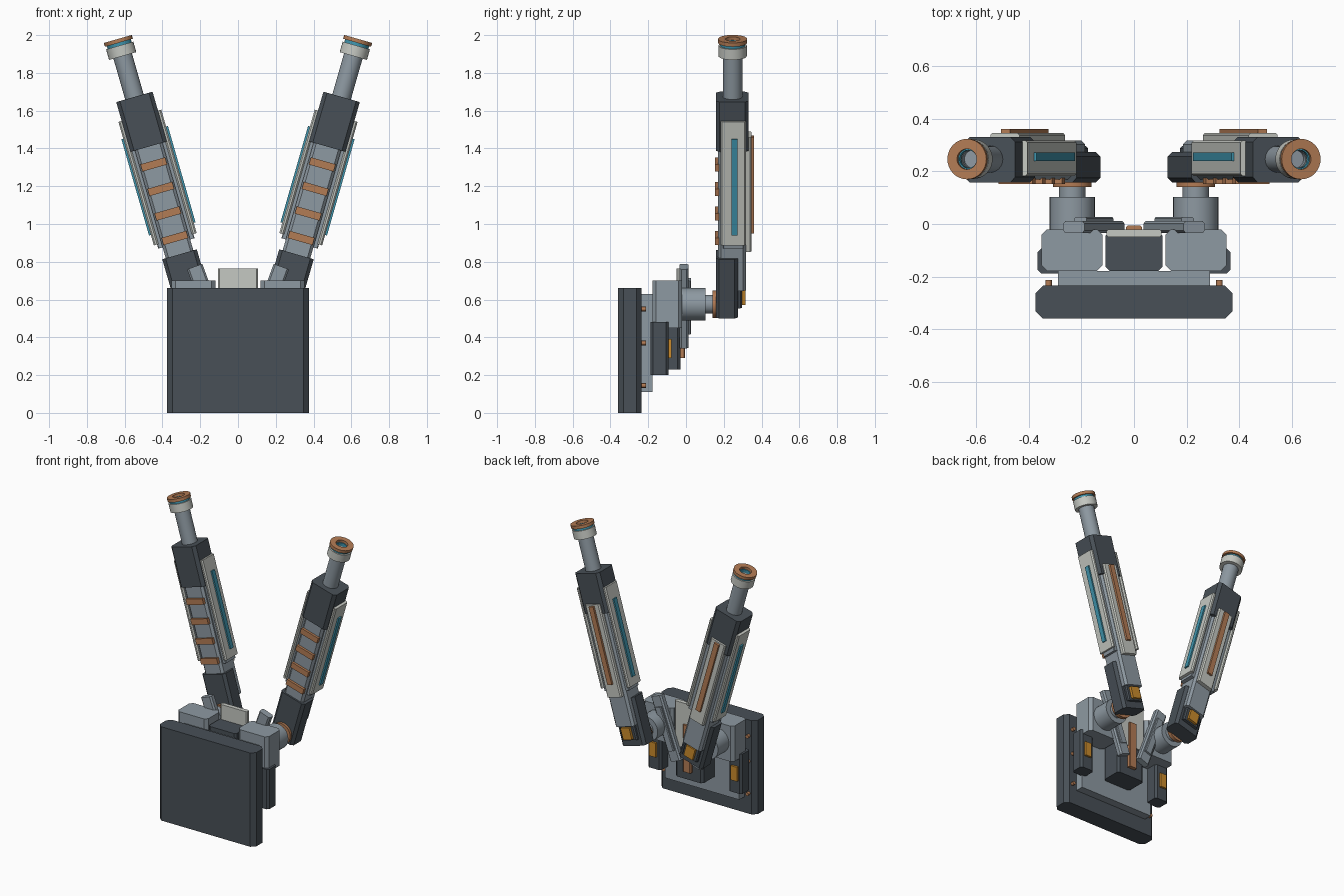
import bpy, bmesh, math
from mathutils import Matrix, Vector

if "Cube" in bpy.data.objects:
    bpy.data.objects.remove(bpy.data.objects["Cube"])


def material(name, r, g, b):
    m = bpy.data.materials.new(name)
    m.diffuse_color = (r, g, b, 1)
    m.use_nodes = True
    m.node_tree.nodes["Principled BSDF"].inputs["Base Color"].default_value = m.diffuse_color
    return m


DARK = material("dark_steel", 0.065, 0.08, 0.095)
GREY = material("blue_grey", 0.27, 0.32, 0.36)
LIGHT = material("pale_panel", 0.56, 0.58, 0.54)
COPPER = material("copper", 0.45, 0.2, 0.09)
AMBER = material("amber", 0.6, 0.26, 0.025)
CYAN = material("cyan", 0.05, 0.3, 0.42)
I = Matrix.Identity(4)


def finish(name, bm, mat, mx):
    bmesh.ops.recalc_face_normals(bm, faces=bm.faces)
    me = bpy.data.meshes.new(name)
    bm.to_mesh(me)
    bm.free()
    me.materials.append(mat)
    ob = bpy.data.objects.new(name, me)
    ob.matrix_world = mx
    bpy.context.collection.objects.link(ob)
    return ob


def prism(name, xr, yr, zr, mat, c=0.0, mx=I):
    """Box with its four z-direction edges chamfered by c."""
    (x0, x1), (y0, y1) = sorted(xr), yr
    if c:
        pts = [(x0 + c, y0), (x1 - c, y0), (x1, y0 + c), (x1, y1 - c),
               (x1 - c, y1), (x0 + c, y1), (x0, y1 - c), (x0, y0 + c)]
    else:
        pts = [(x0, y0), (x1, y0), (x1, y1), (x0, y1)]
    bm = bmesh.new()
    f = bm.faces.new([bm.verts.new((x, y, zr[0])) for x, y in pts])
    ext = bmesh.ops.extrude_face_region(bm, geom=[f])["geom"]
    bmesh.ops.translate(bm, vec=(0, 0, zr[1] - zr[0]),
                        verts=[v for v in ext if isinstance(v, bmesh.types.BMVert)])
    return finish(name, bm, mat, mx)


def turned(name, profile, mat, mx, n=32, closed=False):
    """Revolve (radius, height) points around local z."""
    bm = bmesh.new()
    vs = [bm.verts.new((r, 0, z)) for r, z in profile]
    es = [bm.edges.new(p) for p in zip(vs, vs[1:])]
    if closed:
        es.append(bm.edges.new((vs[-1], vs[0])))
    bmesh.ops.spin(bm, geom=vs + es, axis=(0, 0, 1), cent=(0, 0, 0),
                   angle=2 * math.pi, steps=n, use_duplicate=False)
    bmesh.ops.remove_doubles(bm, verts=bm.verts, dist=1e-5)
    ob = finish(name, bm, mat, mx)
    bpy.ops.object.select_all(action='DESELECT')
    ob.select_set(True)
    bpy.context.view_layer.objects.active = ob
    bpy.ops.object.shade_smooth_by_angle(angle=math.radians(35))
    return ob


def rod(name, r, z0, z1, mat, mx, n=32):
    return turned(name, [(0, z0), (r, z0), (r, z1), (0, z1)], mat, mx, n)


def ring(name, r0, r1, z0, z1, mat, mx):
    return turned(name, [(r0, z0), (r1, z0), (r1, z1), (r0, z1)], mat, mx, closed=True)


def along_y(x, z):
    return Matrix.Translation((x, 0, z)) @ Matrix.Rotation(-math.pi / 2, 4, 'X')


# Mounting plates and central spine
prism("front_plate", (-.375, .375), (-.36, -.235), (0, .66), DARK, .028)
prism("inner_plate", (-.29, .29), (-.235, -.178), (.11, .63), GREY)
prism("centre_block", (-.108, .108), (-.178, -.03), (.23, .66), DARK, .015)
prism("centre_panel", (-.105, .105), (-.05, -.02), (.45, .765), LIGHT, .008)
prism("centre_strip", (-.03, .03), (-.035, -.005), (.29, .62), COPPER, .006)

TILT = math.radians(16)
for s, side in ((-1, "left"), (1, "right")):
    # Shoulder housing, pod and bolts
    prism(f"{side}_shoulder_block", (s * .12, s * .352), (-.178, -.02), (.45, .70), GREY, .02)
    prism(f"{side}_side_pod", (s * .262, s * .367), (-.188, -.093), (.20, .48), DARK, .014)
    prism(f"{side}_pod_insert", (s * .292, s * .342), (-.095, -.078), (.29, .39), AMBER)
    for z in (.145, .37, .55):
        rod(f"{side}_bolt", .012, -.24, -.213, COPPER, along_y(s * .325, z), 12)

    # Slanted brace
    mx = Matrix.Translation((s * .153, 0, .565)) @ Matrix.Rotation(s * math.radians(20), 4, 'Y')
    prism(f"{side}_brace", (-.043, .043), (-.035, .012), (-.223, .223), GREY, .01, mx)
    prism(f"{side}_brace_cap", (-.025, .025), (.005, .026), (-.15, .15), GREY, .005, mx)

    # Shoulder joint
    joint = along_y(s * .235, .575)
    rod(f"{side}_joint_drum", .086, -.03, .102, GREY, joint)
    rod(f"{side}_joint_shaft", .05, .1, .165, GREY, joint)
    rod(f"{side}_joint_collar", .073, .14, .165, COPPER, joint)

    # Arm, built upright at the pivot then tilted outward
    arm = Matrix.Translation((s * .235, 0, .58)) @ Matrix.Rotation(s * TILT, 4, 'Y')
    prism(f"{side}_arm_root", (-.095, .095), (.158, .275), (-.056, .27), DARK, .018, arm)
    prism(f"{side}_root_cover", (-.06, .06), (.26, .296), (-.01, .12), DARK, .008, arm)
    prism(f"{side}_root_insert", (-.035, .035), (.29, .315), (0, .08), AMBER, 0, arm)
    prism(f"{side}_arm_beam", (-.076, .076), (.17, .318), (.09, .9), GREY, .015, arm)
    prism(f"{side}_arm_head", (-.1, .1), (.158, .332), (.863, 1.137), DARK, .02, arm)
    for v in (.36, .495, .63, .765):
        prism(f"{side}_strap", (-.068, .068), (.153, .175), (v - .02, v + .02), COPPER, 0, arm)
    for t in (-1, 1):
        prism(f"{side}_panel_base", (t * .07, t * .1), (.195, .305), (.33, 1.0), GREY, .004, arm)
        prism(f"{side}_side_panel", (t * .092, t * .118), (.183, .318), (.353, 1.033), LIGHT, .008, arm)
        prism(f"{side}_side_light", (t * .112, t * .128), (.24, .273), (.41, .94), CYAN, 0, arm)
    prism(f"{side}_back_panel", (-.058, .058), (.31, .346), (.3, .93), LIGHT, .008, arm)
    prism(f"{side}_back_strip", (-.018, .018), (.34, .361), (.39, .92), COPPER, 0, arm)

    # Barrel and muzzle
    tip = arm @ Matrix.Translation((0, .247, 0))
    turned(f"{side}_barrel", [(0, 1.1), (.051, 1.1), (.051, 1.4), (.034, 1.4), (.034, 1.37), (0, 1.37)],
           GREY, tip)
    ring(f"{side}_muzzle_band", .036, .075, 1.362, 1.42, LIGHT, tip)
    ring(f"{side}_muzzle_glow", .034, .066, 1.415, 1.438, CYAN, tip)
    ring(f"{side}_muzzle_flange", .039, .077, 1.435, 1.456, COPPER, tip)
